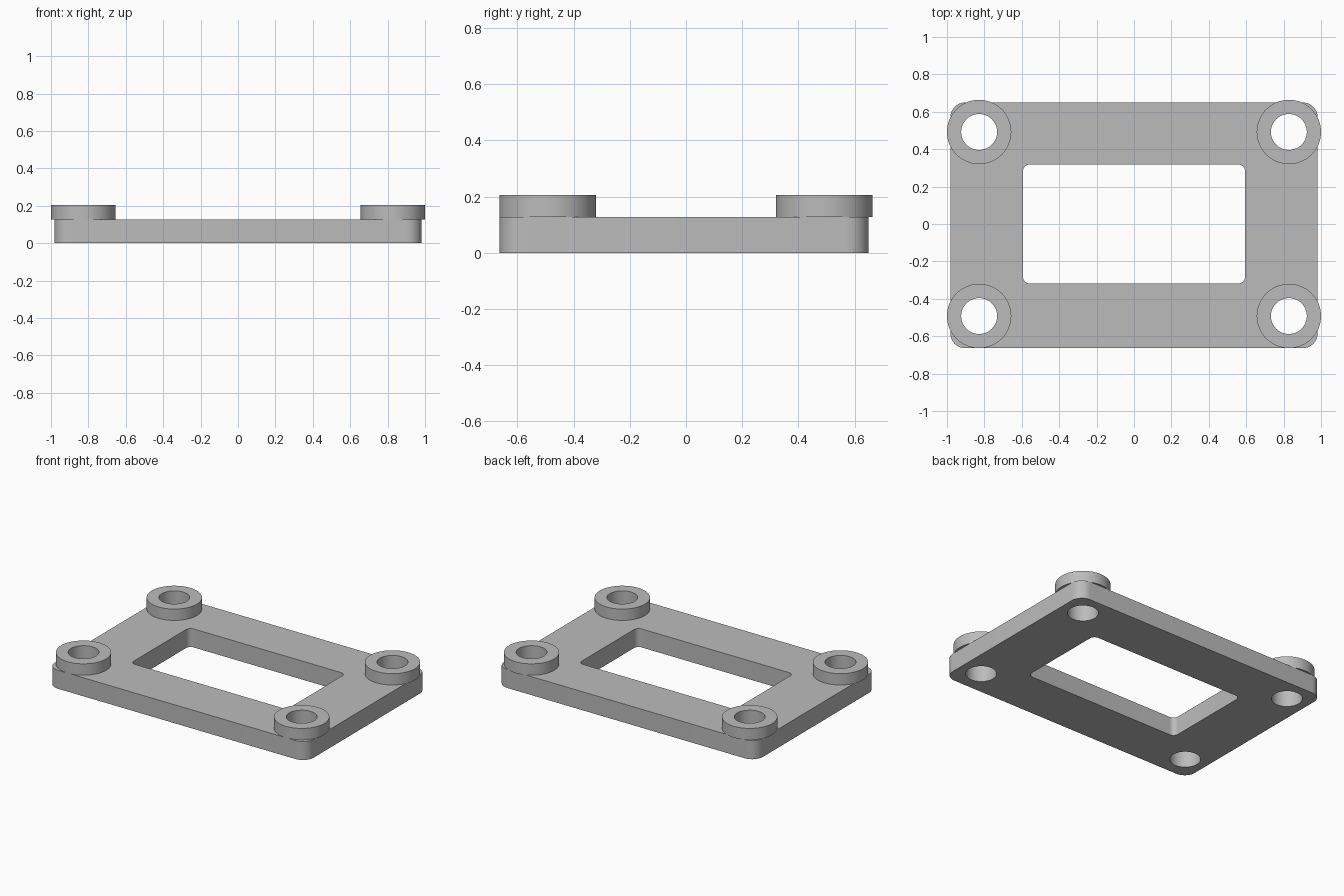
import bpy, bmesh, math

cube = bpy.data.objects.get("Cube")
if cube:
    bpy.data.objects.remove(cube, do_unlink=True)

PLATE_TOP, BOSS_TOP = 0.127, 0.205
HOLE_X, HOLE_Y, HOLE_R, BOSS_R = 0.828, 0.492, 0.096, 0.172

grey = bpy.data.materials.new("plain grey")
grey.use_nodes = True
colour = (0.5, 0.5, 0.5, 1)
grey.diffuse_color = colour
grey.node_tree.nodes["Principled BSDF"].inputs["Base Color"].default_value = colour


def circle(cx, cy, r, n=64):
    return [(cx + r * math.cos(2 * math.pi * i / n),
             cy + r * math.sin(2 * math.pi * i / n)) for i in range(n)]


def rounded_rect(x0, x1, y0, y1, r, steps=10):
    corners = [(x1 - r, y1 - r), (x0 + r, y1 - r), (x0 + r, y0 + r), (x1 - r, y0 + r)]
    pts = []
    for q, (cx, cy) in enumerate(corners):
        for i in range(steps + 1):
            a = math.pi / 2 * (q + i / steps)
            pts.append((cx + r * math.cos(a), cy + r * math.sin(a)))
    return pts


def extrude_outline(name, loops, z0, z1):
    """Fill an outline with holes and extrude it upwards."""
    bm = bmesh.new()
    edges = []
    for loop in loops:
        vs = [bm.verts.new((x, y, z0)) for x, y in loop]
        edges += [bm.edges.new((a, b)) for a, b in zip(vs, vs[1:] + vs[:1])]
    bmesh.ops.triangle_fill(bm, edges=edges, use_beauty=True, use_dissolve=False)
    bottom = bm.faces[:]
    geom = bmesh.ops.extrude_face_region(bm, geom=bottom, use_keep_orig=True)["geom"]
    top = [g for g in geom if isinstance(g, bmesh.types.BMVert)]
    bmesh.ops.translate(bm, verts=top, vec=(0, 0, z1 - z0))
    bmesh.ops.recalc_face_normals(bm, faces=bm.faces)
    mesh = bpy.data.meshes.new(name)
    bm.to_mesh(mesh)
    bm.free()
    mesh.materials.append(grey)
    ob = bpy.data.objects.new(name, mesh)
    bpy.context.collection.objects.link(ob)
    bpy.ops.object.select_all(action='DESELECT')
    ob.select_set(True)
    bpy.context.view_layer.objects.active = ob
    bpy.ops.object.shade_smooth_by_angle(angle=math.radians(30))
    return ob


corners = {"front_right": (-HOLE_X, -HOLE_Y), "front_left": (HOLE_X, -HOLE_Y),
           "back_right": (-HOLE_X, HOLE_Y), "back_left": (HOLE_X, HOLE_Y)}

# Base plate with a central window and four bolt holes
outline = rounded_rect(-0.982, 0.982, -0.664, 0.65, 0.08)
window = rounded_rect(-0.593, 0.593, -0.318, 0.318, 0.035)
holes = [circle(x, y, HOLE_R) for x, y in corners.values()]
extrude_outline("base_plate", [outline, window] + holes, 0, PLATE_TOP)

# Raised collar around each bolt hole
for place, (x, y) in corners.items():
    extrude_outline(place + "_collar", [circle(x, y, BOSS_R), circle(x, y, HOLE_R)],
                    PLATE_TOP, BOSS_TOP)
